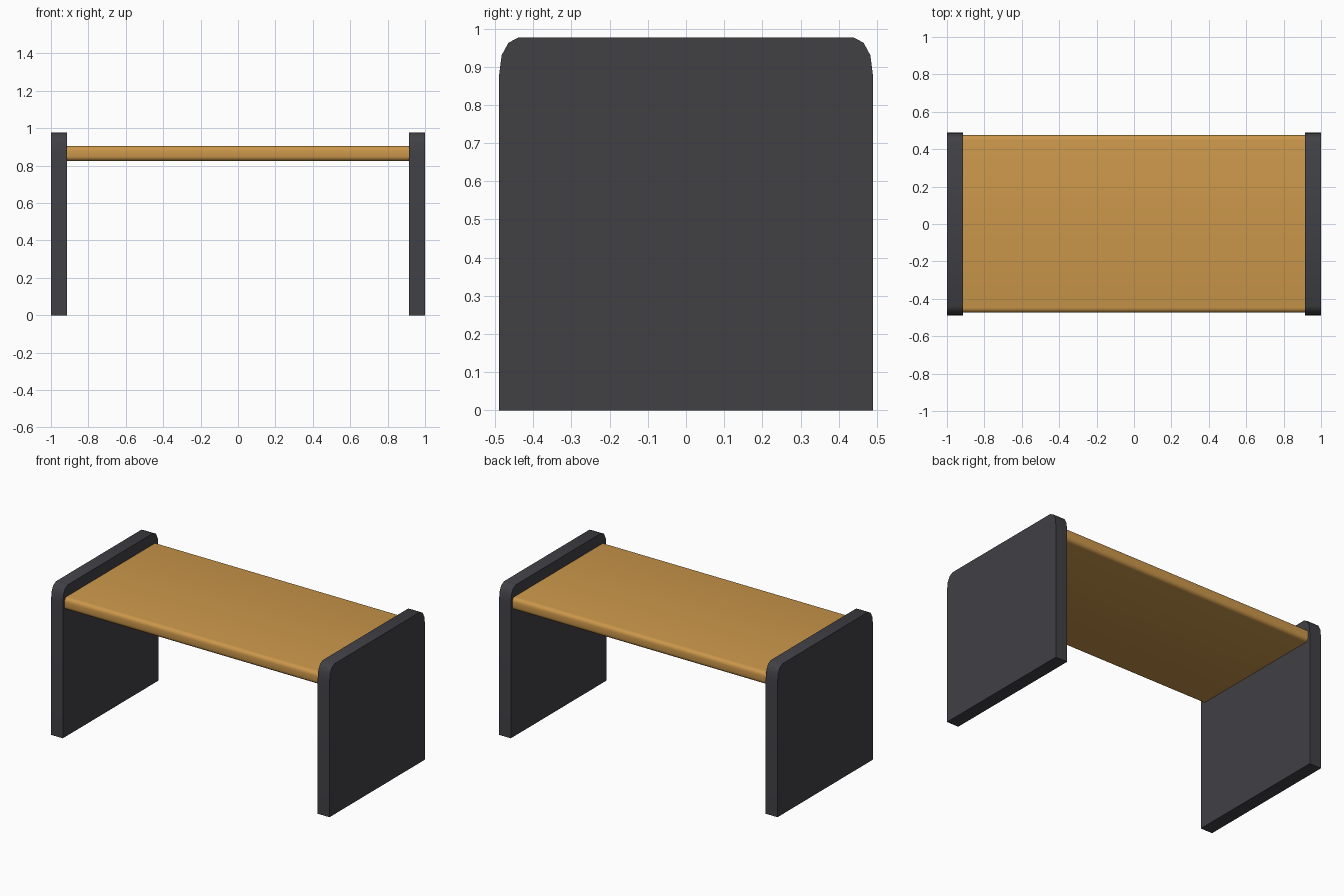
import bpy, bmesh, math

if "Cube" in bpy.data.objects:
    bpy.data.objects.remove(bpy.data.objects["Cube"])

def material(name, rgb):
    m = bpy.data.materials.new(name)
    m.diffuse_color = (*rgb, 1)
    m.use_nodes = True
    m.node_tree.nodes["Principled BSDF"].inputs["Base Color"].default_value = m.diffuse_color
    return m

def extrude_x(name, profile, x0, x1, mat):
    """Closed (y, z) profile extruded from x0 to x1."""
    bm = bmesh.new()
    face = bm.faces.new([bm.verts.new((x0, y, z)) for y, z in profile])
    res = bmesh.ops.extrude_face_region(bm, geom=[face])
    verts = [v for v in res["geom"] if isinstance(v, bmesh.types.BMVert)]
    bmesh.ops.translate(bm, verts=verts, vec=(x1 - x0, 0, 0))
    bmesh.ops.recalc_face_normals(bm, faces=bm.faces)
    mesh = bpy.data.meshes.new(name)
    bm.to_mesh(mesh)
    bm.free()
    mesh.materials.append(mat)
    ob = bpy.data.objects.new(name, mesh)
    bpy.context.collection.objects.link(ob)
    bpy.ops.object.select_all(action='DESELECT')
    ob.select_set(True)
    bpy.context.view_layer.objects.active = ob
    bpy.ops.object.shade_smooth_by_angle(angle=math.radians(35))
    return ob

charcoal = material("charcoal", (0.052, 0.052, 0.06))
wood = material("wood", (0.60, 0.31, 0.07))

# Side panels with eased top corners
corner = [(0.49, 0.875), (0.483, 0.93), (0.465, 0.963), (0.438, 0.977)]
panel = [(-0.49, 0), (0.49, 0)] + corner + [(-y, z) for y, z in reversed(corner)]
for side, x0, x1 in (("left", -1.0, -0.915), ("right", 0.915, 1.0)):
    extrude_x(side + "_side_panel", panel, x0, x1, charcoal)

# Seat board with softened long edges
R, STEPS = 0.025, 4
Y0, Y1, Z0, Z1 = -0.473, 0.475, 0.825, 0.905
seat = []
for i, (cy, cz) in enumerate([(Y1 - R, Z1 - R), (Y0 + R, Z1 - R),
                              (Y0 + R, Z0 + R), (Y1 - R, Z0 + R)]):
    for k in range(STEPS + 1):
        a = math.pi / 2 * (i + k / STEPS)
        seat.append((cy + R * math.cos(a), cz + R * math.sin(a)))
extrude_x("seat", seat, -0.915, 0.915, wood)
